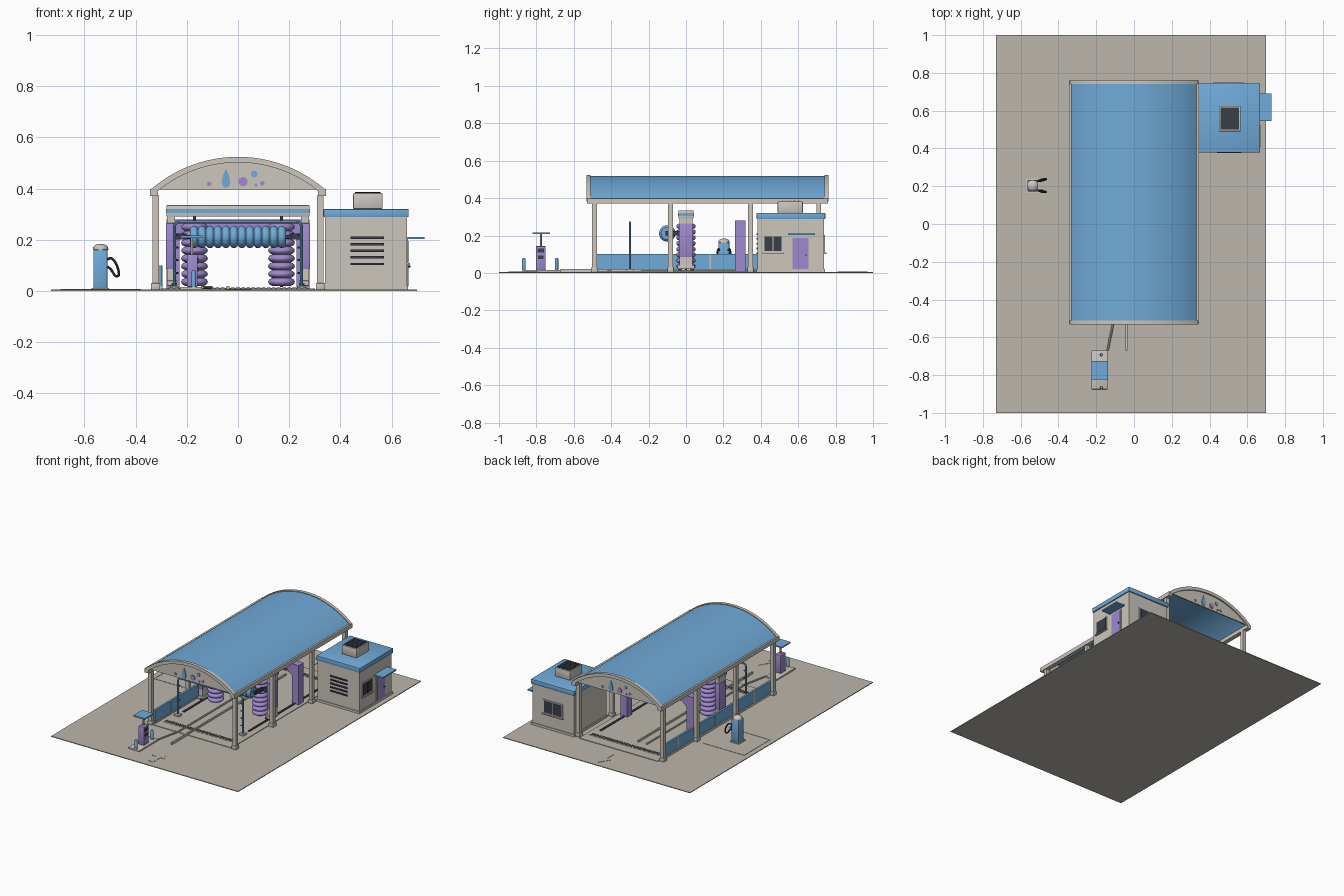
import bpy, bmesh, math
from mathutils import Vector

if "Cube" in bpy.data.objects:
    bpy.data.objects.remove(bpy.data.objects["Cube"])


def mat(name, r, g, b):
    m = bpy.data.materials.new(name)
    lin = lambda c: (c / 255 / 12.92) if c < 11 else ((c / 255 + 0.055) / 1.055) ** 2.4
    m.diffuse_color = (lin(r), lin(g), lin(b), 1)
    m.use_nodes = True
    m.node_tree.nodes["Principled BSDF"].inputs["Base Color"].default_value = m.diffuse_color
    return m


CONCRETE = mat("concrete", 188, 183, 173)
CREAM = mat("warm_white", 204, 199, 189)
BLUE = mat("sky_blue", 112, 171, 217)
PURPLE = mat("lavender", 159, 138, 206)
DARK = mat("charcoal", 58, 62, 74)


def finish(name, bm, m):
    bmesh.ops.recalc_face_normals(bm, faces=bm.faces)
    me = bpy.data.meshes.new(name)
    bm.to_mesh(me)
    bm.free()
    me.materials.append(m)
    ob = bpy.data.objects.new(name, me)
    bpy.context.collection.objects.link(ob)
    return ob


def box(name, m, x0, x1, y0, y1, z0, z1, bevel=0):
    bm = bmesh.new()
    bmesh.ops.create_cube(bm, size=1)
    for v in bm.verts:
        v.co = (x0 + (v.co.x + .5) * (x1 - x0), y0 + (v.co.y + .5) * (y1 - y0), z0 + (v.co.z + .5) * (z1 - z0))
    if bevel:
        bmesh.ops.bevel(bm, geom=bm.edges[:], offset=bevel, segments=2, affect='EDGES', profile=.5)
    return finish(name, bm, m)


def prism(name, m, pts, a0, a1, plane='XZ'):
    """Extrude a 2D outline along y (XZ) or z (XY)."""
    bm = bmesh.new()
    put = (lambda u, v, a: (u, a, v)) if plane == 'XZ' else (lambda u, v, a: (u, v, a))
    f = bm.faces.new([bm.verts.new(put(u, v, a0)) for u, v in pts])
    d = Vector(put(0, 0, a1 - a0))
    ext = bmesh.ops.extrude_face_region(bm, geom=[f], use_keep_orig=True)
    bmesh.ops.translate(bm, vec=d, verts=[g for g in ext['geom'] if isinstance(g, bmesh.types.BMVert)])
    return finish(name, bm, m)


def lathe(name, m, prof, loc, axis='Z', n=24):
    """Revolve (radius, distance) pairs about an axis through loc."""
    bm = bmesh.new()
    rings = []
    for r, t in prof:
        ring = []
        for i in range(n):
            a = 2 * math.pi * i / n
            c, s = r * math.cos(a), r * math.sin(a)
            p = {'Z': (c, s, t), 'X': (t, c, s), 'Y': (c, t, s)}[axis]
            ring.append(bm.verts.new(Vector(loc) + Vector(p)))
        rings.append(ring)
    for a, b in zip(rings, rings[1:]):
        for i in range(n):
            bm.faces.new((a[i], a[(i + 1) % n], b[(i + 1) % n], b[i]))
    bm.faces.new(rings[0])
    bm.faces.new(rings[-1])
    return finish(name, bm, m)


def cyl(name, m, r, h, loc, axis='Z', n=24):
    return lathe(name, m, [(r, 0), (r, h)], loc, axis, n)


def tube(name, m, pts, r, smooth=True):
    cu = bpy.data.curves.new(name, 'CURVE')
    cu.dimensions = '3D'
    cu.bevel_depth, cu.bevel_resolution, cu.use_fill_caps = r, 2, True
    sp = cu.splines.new('NURBS' if smooth else 'POLY')
    sp.points.add(len(pts) - 1)
    for p, q in zip(sp.points, pts):
        p.co = (*q, 1)
    if smooth:
        sp.use_endpoint_u, sp.order_u, sp.resolution_u = True, 3, 6
    cu.materials.append(m)
    bpy.context.collection.objects.link(bpy.data.objects.new(name, cu))


def brush(name, m, r_in, r_out, t0, t1, rings, loc, axis):
    k, prof = 6, []
    for i in range(rings * k + 1):
        prof.append((r_in + (r_out - r_in) * abs(math.sin(math.pi * i / k)) ** .6, t0 + (t1 - t0) * i / (rings * k)))
    lathe(name, m, prof, loc, axis, 28)


# --- Site, bay slab and painted markings ---
box("forecourt", CONCRETE, -.73, .70, -1, 1, 0, .005)
box("bay_floor", CONCRETE, -.30, .30, -.50, .74, .005, .009)
for y0, tip in ((-.95, -.79), (.81, .97)):
    prism("lane_arrow", CONCRETE, [(-.018, y0), (.018, y0), (.018, tip - .08), (.05, tip - .08), (0, tip),
          (-.05, tip - .08), (-.018, tip - .08)], .005, .007, 'XY')
for y in (.07, .35):
    box("parking_line", CONCRETE, -.69, -.38, y - .004, y + .004, .005, .007)
box("parking_end_line", CONCRETE, -.694, -.686, .066, .354, .005, .007)

# --- Canopy: posts, eaves, barrel roof, gables ---
CZ = .006


def arc(r, half, n=40):
    return [(r * math.sin(-half + 2 * half * i / n), CZ + r * math.cos(-half + 2 * half * i / n)) for i in range(n + 1)]


H = math.asin(.338 / .513)
prism("barrel_roof", BLUE, arc(.513, H) + arc(.500, H)[::-1], -.525, .755)
for s in (-1, 1):
    box("eave_beam", CREAM, s * .328 - .015, s * .328 + .015, -.53, .76, .37, .398)
    for y in (-.49, -.083, .345, .71):
        box("canopy_post", CREAM, s * .322 - .013, s * .322 + .013, y - .013, y + .013, .005, .372)
        box("post_foot", CREAM, s * .322 - .018, s * .322 + .018, y - .018, y + .018, .005, .03, .003)
G = math.acos((.398 - CZ) / .505)
for sgn, y in ((-1, -.522), (1, .752)):
    ends = sorted((y + sgn * .010, y - sgn * .012))
    prism("gable_rim", CREAM, arc(.518, .712) + arc(.496, .712)[::-1], *ends)
    prism("gable_panel", CREAM, arc(.503, G), *sorted((y, y - sgn * .008)))
    # water drop and bubbles on the gable
    d0, d1 = sorted((y - sgn * .002, y + sgn * .005))
    flip = -sgn
    drop = [(flip * (-.047 + .022 * math.sin(a) * math.sin(a / 2) ** 1.3), .441 + .038 * math.cos(a))
            for a in [2 * math.pi * i / 32 for i in range(32)]]
    drop = [(u, v) for u, v in drop]
    prism("water_drop", BLUE, drop, d0, d1)
    for x, z, r, m in ((.02, .427, .018, PURPLE), (.063, .457, .013, BLUE), (-.113, .418, .009, PURPLE),
                       (.07, .414, .006, PURPLE), (.095, .42, .009, PURPLE)):
        cyl("bubble", m, r, d1 - d0, (flip * x, d0, z), 'Y', 20)

# --- Left splash wall ---
box("splash_wall", BLUE, -.312, -.298, -.48, .70, .02, .10)
box("wall_kerb", CREAM, -.315, -.295, -.48, .70, .005, .02)
for y in (-.30, .13, .53):
    box("wall_batten", CREAM, -.314, -.296, y - .004, y + .004, .02, .10)

# --- Floor: drains, gantry rails, wheel guides ---
for y in (-.41, .65):
    box("drain_channel", CREAM, -.275, .275, y - .018, y + .018, .009, .011)
    for i in range(27):
        box("drain_slot", DARK, -.267 + i * .02, -.253 + i * .02, y - .013, y + .013, .01, .0125)
for s in (-1, 1):
    box("gantry_rail", DARK, s * .25 - .007, s * .25 + .007, -.24, .58, .009, .014)
box("wheel_guide", CREAM, -.044, -.034, -.67, .58, .005, .02)
tube("flared_guide", CREAM, [(-.14, -.67, .014), (-.105, -.50, .014), (-.105, .58, .014)], .006, False)

# --- Brush gantry ---
box("gantry_beam", CREAM, -.28, .28, -.04, .04, .29, .335, .003)
box("gantry_stripe", BLUE, -.282, .282, -.043, .043, .305, .32)
for s in (-1, 1):
    box("gantry_leg", CREAM, s * .262 - .015, s * .262 + .015, -.034, .034, .022, .292)
    box("gantry_leg_cover", PURPLE, s * .264 - .018, s * .264 + .018, -.038, .038, .085, .265, .003)
    box("gantry_bogie", CREAM, s * .258 - .02, s * .258 + .02, -.045, .045, .02, .04, .002)
    for y in (-.033, .033):
        cyl("gantry_wheel", DARK, .013, .02, (s * .25 - .01, y, .026), 'X', 16)
    cyl("brush_shaft", DARK, .006, .28, (s * .17, 0, .015), n=12)
    brush("side_brush", PURPLE, .036, .052, .02, .265, 8, (s * .17, 0, 0), 'Z')
    box("brush_arm", DARK, s * .207 - .005, s * .207 + .005, -.11, .0, .20, .225)
    box("brush_arm_bracket", DARK, s * .23 - .025, s * .23 + .025, -.03, -.01, .20, .225)
cyl("top_brush_shaft", DARK, .007, .42, (-.21, -.10, .211), 'X', 12)
brush("top_brush", BLUE, .033, .044, -.187, .187, 12, (0, -.10, .211), 'X')

# --- Spray arch ---
tube("spray_arch", BLUE, [(-.248, -.30, .01), (-.248, -.30, .12), (-.248, -.30, .23), (-.248, -.30, .27), (-.208, -.30, .27),
     (0, -.30, .27), (.208, -.30, .27), (.248, -.30, .27), (.248, -.30, .23), (.248, -.30, .12), (.248, -.30, .01)], .006)
for s in (-1, 1):
    box("spray_arch_foot", CREAM, s * .248 - .018, s * .248 + .018, -.318, -.282, .009, .02)
    for z in (.07, .12, .17, .22):
        cyl("spray_nozzle", DARK, .004, .016, (s * .24 - .008, -.30, z), 'X', 10)

# --- Dryer arch ---
prism("dryer_arch", PURPLE, [(-.28, .009), (-.28, .28), (.28, .28), (.28, .009), (.228, .009), (.228, .20), (.19, .235),
      (-.19, .235), (-.228, .20), (-.228, .009)], .262, .318)
for x in (-.12, 0, .12):
    box("dryer_nozzle", DARK, x - .04, x + .04, .28, .30, .225, .236)

# --- Plant room ---
box("plant_room_plinth", CREAM, .335, .665, .378, .742, .005, .02)
box("plant_room", CREAM, .34, .66, .383, .737, .02, .295)
box("plant_room_roof", BLUE, .335, .667, .378, .745, .288, .32, .003)
box("roof_unit", CREAM, .45, .565, .49, .625, .32, .382, .004)
box("roof_unit_grille", DARK, .458, .557, .499, .616, .38, .384)
for i in range(5):
    box("grille_bar", DARK, .458, .557, .512 + i * .022, .516 + i * .022, .383, .386)
for i in range(5):
    box("louvre_slat", DARK, .44, .57, .376, .384, .101 + i * .0255, .110 + i * .0255)
box("side_window_frame", CREAM, .658, .665, .412, .518, .108, .203)
box("back_window_frame", CREAM, .425, .575, .735, .742, .108, .203)
for i in range(2):
    box("side_window_pane", DARK, .66, .667, .419 + i * .048, .463 + i * .048, .116, .195)
    box("back_window_pane", DARK, .433 + i * .069, .498 + i * .069, .737, .744, .116, .195)
box("back_window_sill", CREAM, .42, .58, .735, .75, .102, .109)
box("side_window_sill", CREAM, .658, .672, .408, .522, .102, .109)
box("door_frame", CREAM, .658, .664, .563, .662, .02, .193)
box("door", PURPLE, .659, .667, .57, .655, .02, .186)
cyl("door_handle", DARK, .004, .01, (.665, .642, .095), 'X', 10)
box("door_awning", BLUE, .655, .728, .545, .69, .202, .211)

# --- Payment island ---
box("pay_island", CREAM, -.225, -.14, -.875, -.67, .005, .016, .002)
box("pay_terminal", PURPLE, -.20, -.158, -.803, -.75, .016, .143, .003)
box("pay_screen", DARK, -.16, -.155, -.795, -.758, .108, .13)
box("pay_keypad", DARK, -.16, -.155, -.79, -.763, .075, .092)
cyl("pay_canopy_pole", CREAM, .005, .08, (-.18, -.776, .135), n=12)
box("pay_canopy", BLUE, -.225, -.138, -.822, -.726, .207, .216)
for y in (-.867, -.692):
    lathe("bollard", BLUE, [(.009, 0), (.009, .058), (.006, .064), (.001, .066)], (-.173, y, .015), n=16)

# --- Vacuum station ---
box("vacuum_foot", CREAM, -.572, -.504, .165, .24, .005, .012)
box("vacuum_body", BLUE, -.565, -.51, .173, .232, .01, .162, .004)
lathe("vacuum_dome", CREAM, [(.03, 0)] + [(.03 * math.cos(a), .006 + .018 * math.sin(a))
      for a in (0, .3, .6, .9, 1.2, 1.5)], (-.537, .203, .16))
for s in (-1, 1):
    y = .203 + s * .024
    tube("vacuum_hose", DARK, [(-.512, y, .122), (-.495, y + s * .008, .135), (-.472, y + s * .012, .10),
         (-.462, y + s * .01, .06), (-.48, y + s * .004, .055), (-.495, y, .085), (-.51, y, .095)], .005)

# --- Convert curves, smooth round parts ---
bpy.ops.object.select_all(action='SELECT')
bpy.context.view_layer.objects.active = bpy.data.objects["forecourt"]
bpy.ops.object.convert(target='MESH')
bpy.ops.object.shade_smooth_by_angle(angle=math.radians(35))
